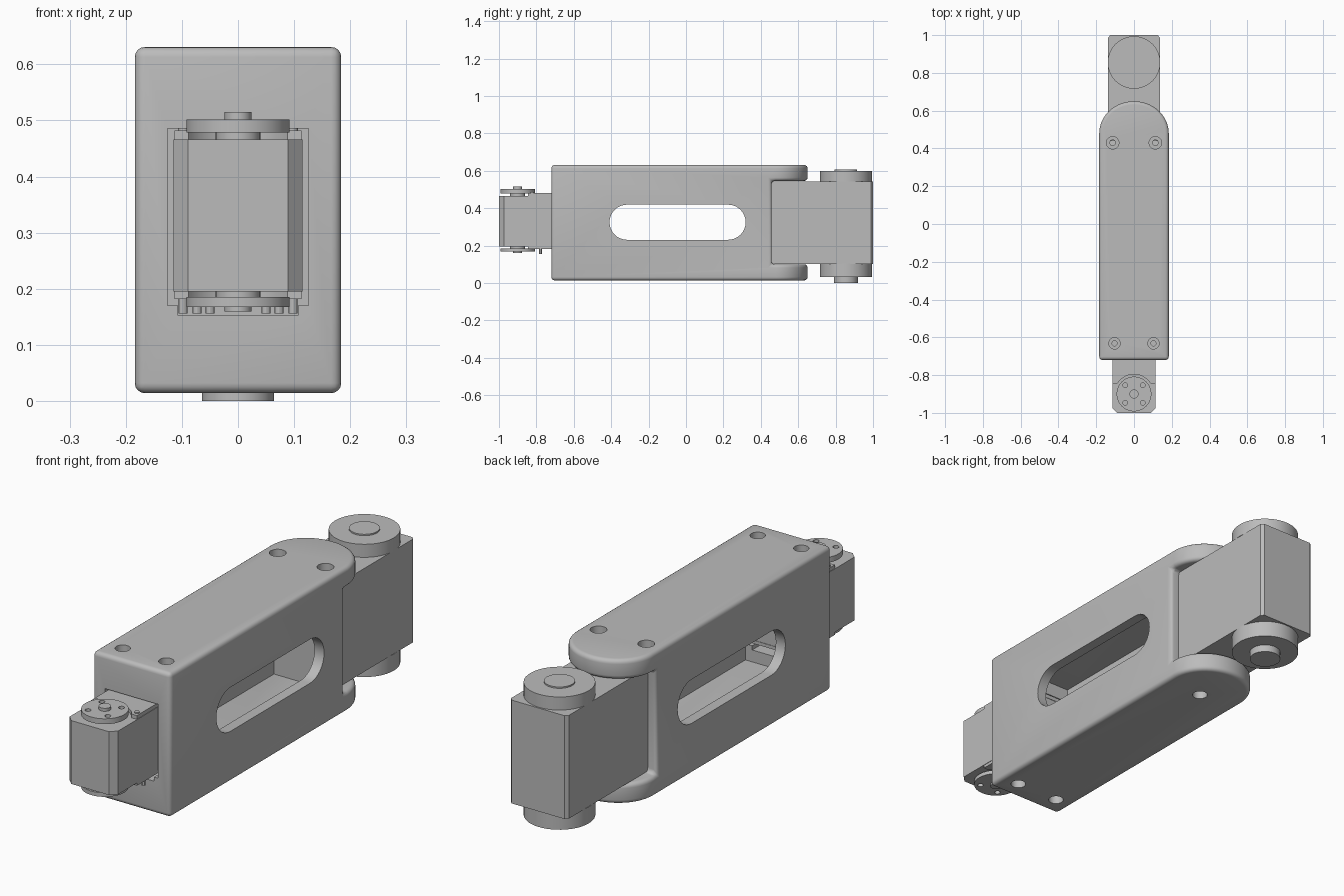
import bpy, bmesh
from math import sin, cos, pi, radians

if "Cube" in bpy.data.objects:
    bpy.data.objects.remove(bpy.data.objects["Cube"])

grey = bpy.data.materials.new("plain_grey")
grey.diffuse_color = (0.5, 0.5, 0.5, 1)
grey.use_nodes = True
grey.node_tree.nodes["Principled BSDF"].inputs["Base Color"].default_value = grey.diffuse_color


def prism(name, pts, lo, hi, axis="z"):
    """Extrude a 2D outline along an axis."""
    place = {"z": lambda p, t: (p[0], p[1], t),
             "x": lambda p, t: (t, p[0], p[1]),
             "y": lambda p, t: (p[0], t, p[1])}[axis]
    bm = bmesh.new()
    a = [bm.verts.new(place(p, lo)) for p in pts]
    b = [bm.verts.new(place(p, hi)) for p in pts]
    bm.faces.new(a)
    bm.faces.new(b[::-1])
    n = len(pts)
    for i in range(n):
        j = (i + 1) % n
        bm.faces.new((a[i], b[i], b[j], a[j]))
    bmesh.ops.recalc_face_normals(bm, faces=bm.faces)
    mesh = bpy.data.meshes.new(name)
    bm.to_mesh(mesh)
    bm.free()
    mesh.materials.append(grey)
    ob = bpy.data.objects.new(name, mesh)
    bpy.context.collection.objects.link(ob)
    return ob


def arc(cx, cy, r, a0, a1, n, ry=None):
    ry = ry or r
    return [(cx + r * cos(radians(a0 + (a1 - a0) * i / n)),
             cy + ry * sin(radians(a0 + (a1 - a0) * i / n))) for i in range(n + 1)]


def box(name, x0, x1, y0, y1, z0, z1):
    return prism(name, [(x0, y0), (x1, y0), (x1, y1), (x0, y1)], z0, z1)


def disc(name, x, y, r, z0, z1, n=48):
    return prism(name, arc(x, y, r, 0, 360, n)[:-1], z0, z1)


def apply(ob, mod):
    bpy.context.view_layer.objects.active = ob
    bpy.ops.object.modifier_apply(modifier=mod.name)


def cut(ob, *cutters):
    for c in cutters:
        m = ob.modifiers.new("cut", "BOOLEAN")
        m.operation, m.solver, m.object = "DIFFERENCE", "EXACT", c
        apply(ob, m)
        bpy.data.objects.remove(c)


def bevel(ob, width, segments):
    m = ob.modifiers.new("bevel", "BEVEL")
    m.width, m.segments = width, segments
    m.limit_method, m.angle_limit = "ANGLE", radians(40)
    m.use_clamp_overlap = False
    apply(ob, m)


# Arm shell: rounded rear end, clevis recess, then filleted edges
W = 0.184
shell = prism("arm_shell", [(-W, -0.72), (W, -0.72)] + arc(0, 0.48, W, 0, 180, 28, 0.17),
              0.014, 0.631)
cut(shell, box("recess", -0.3, 0.3, 0.457, 0.8, 0.10, 0.546))
bevel(shell, 0.018, 4)

# Hollow inside, front opening with lower notch, side slot
cut(shell, box("cavity", -0.139, 0.139, -0.60, 0.48, 0.101, 0.545))
cut(shell, prism("opening", [(-0.107, 0.152), (0.107, 0.152), (0.107, 0.17), (0.126, 0.17),
                             (0.126, 0.486), (-0.126, 0.486), (-0.126, 0.17), (-0.107, 0.17)],
                 -0.8, -0.55, "y"))
cut(shell, prism("slot", arc(0.225, 0.325, 0.094, -90, 90, 16)
                 + arc(-0.315, 0.325, 0.094, 90, 270, 16), -0.3, 0.3, "x"))

# Counterbored screw holes, top (four) and bottom (three)
for x, y, r in [(-0.113, 0.43, 0.033), (0.113, 0.43, 0.033),
                (-0.103, -0.632, 0.030), (0.103, -0.632, 0.030)]:
    cut(shell, disc("bore", x, y, r, 0.59, 0.7, 24), disc("hole", x, y, r * 0.45, 0.5, 0.7, 16))
for x, y in [(0, 0.43), (-0.103, -0.632), (0.103, -0.632)]:
    cut(shell, disc("bore", x, y, 0.031, -0.1, 0.055, 24),
        disc("hole", x, y, 0.014, -0.1, 0.13, 16))

# Rear motor with a wheel and hub on each side
c = 0.012
prism("rear_motor", [(-0.137, 0.44), (0.137, 0.44), (0.137, 1 - c), (0.137 - c, 1),
                     (c - 0.137, 1), (-0.137, 1 - c)], 0.102, 0.544)
disc("rear_wheel_top", 0, 0.855, 0.139, 0.543, 0.60)
disc("rear_hub_top", 0, 0.855, 0.06, 0.599, 0.606)
disc("rear_wheel_bottom", 0, 0.855, 0.139, 0.032, 0.103)
disc("rear_hub_bottom", 0, 0.855, 0.064, 0, 0.033)

# Front motor: case with chamfered front corners
c = 0.026
prism("front_motor", [(c - 0.115, -1), (0.115 - c, -1), (0.115, c - 1), (0.115, -0.6),
                      (-0.115, -0.6), (-0.115, c - 1)], 0.195, 0.466)

# Raised covers hollowed around the horns
cover = [(-0.113, -0.598), (0.113, -0.598), (0.113, -0.845)] + arc(0, -0.9, 0.104, 32, 148, 20) \
    + [(-0.113, -0.845)]
prism("front_cover_top", cover, 0.465, 0.482)
prism("front_cover_bottom", cover, 0.182, 0.196)

# Horns with four holes, shafts and hubs
for side, z0, z1, s0, s1, h0, h1 in [("top", 0.479, 0.502, 0.465, 0.48, 0.501, 0.515),
                                     ("bottom", 0.168, 0.185, 0.184, 0.196, 0.160, 0.169)]:
    horn = disc("horn_" + side, 0, -0.9, 0.092, z0, z1)
    for i in range(4):
        a = pi / 4 + i * pi / 2
        cut(horn, disc("horn_hole", 0.066 * cos(a), -0.9 + 0.066 * sin(a), 0.012,
                       z0 - 0.05, z1 + 0.05, 16))
    disc("horn_shaft_" + side, 0, -0.9, 0.04, s0, s1, 32)
    disc("horn_hub_" + side, 0, -0.9, 0.024, h0, h1, 24)

# Screw bosses on the top cover and pins under the case
for s in (-1, 1):
    disc("cover_screw", s * 0.097, -0.822, 0.01, 0.481, 0.487, 16)
    for x in (0.05, 0.073, 0.098):
        disc("case_pin", s * x, -0.778, 0.008, 0.156, 0.19, 12)

# Smooth the curved faces, keep the edges sharp
for ob in bpy.context.scene.objects:
    ob.select_set(True)
bpy.context.view_layer.objects.active = shell
bpy.ops.object.shade_smooth_by_angle(angle=radians(30))
